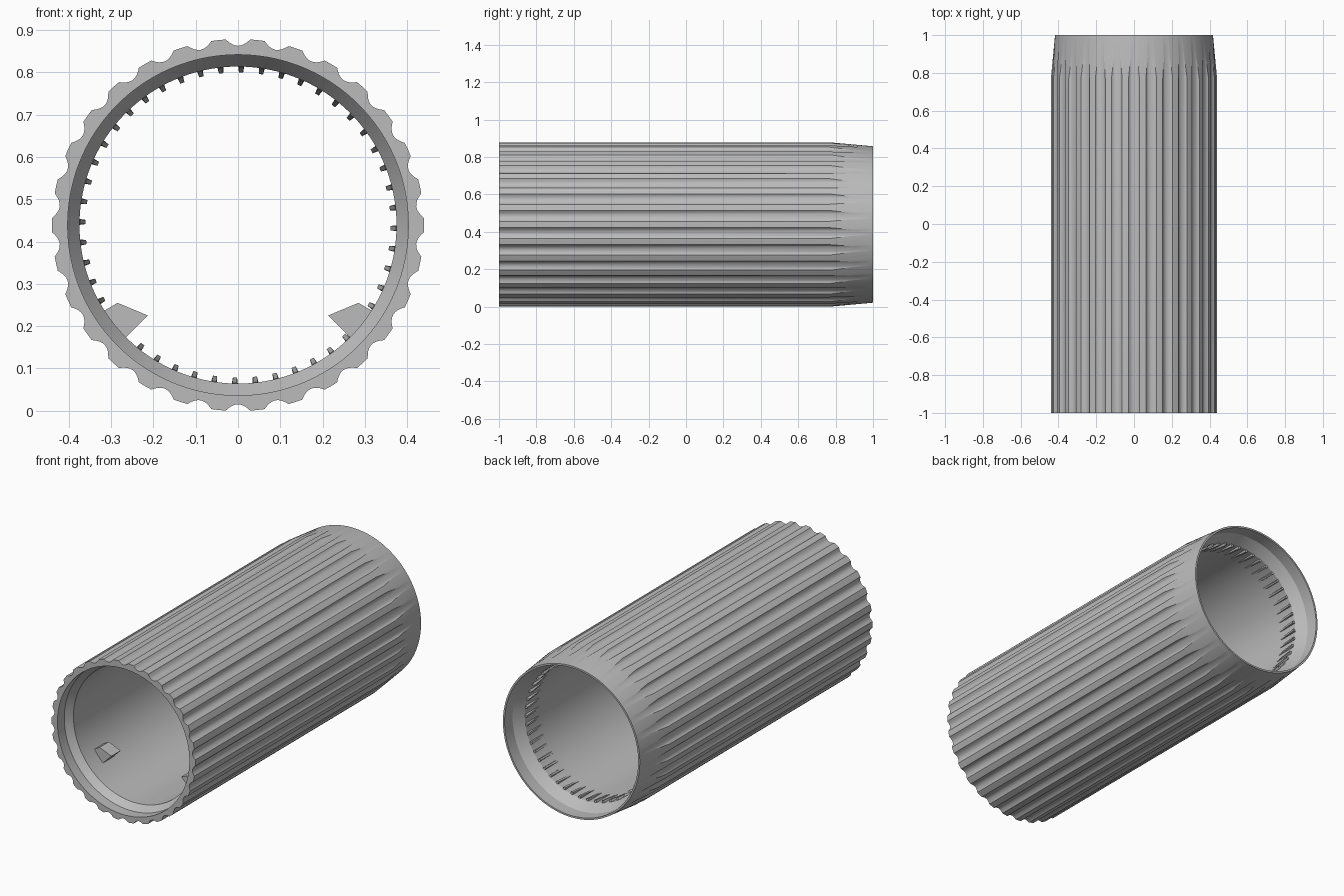
import bpy, bmesh, math

cube = bpy.data.objects.get("Cube")
if cube:
    bpy.data.objects.remove(cube, do_unlink=True)

R, VALLEY, REAR_R = 0.44, 0.424, 0.418      # ridge, flute floor and rear rim radii
CZ = 0.439                                  # height of the tube axis
TAPER_Y = 0.77                              # where the rear taper starts
FLUTES, TEETH = 30, 48
BORE = 0.375

grey = bpy.data.materials.new("matte grey")
grey.use_nodes = True
colour = (0.5, 0.5, 0.5, 1)
grey.diffuse_color = colour
grey.node_tree.nodes["Principled BSDF"].inputs["Base Color"].default_value = colour


def polar(r, a, y):
    return (r * math.cos(a), y, CZ + r * math.sin(a))


def finish(bm, name, angle=25):
    bmesh.ops.recalc_face_normals(bm, faces=bm.faces)
    mesh = bpy.data.meshes.new(name)
    bm.to_mesh(mesh)
    bm.free()
    mesh.materials.append(grey)
    obj = bpy.data.objects.new(name, mesh)
    bpy.context.collection.objects.link(obj)
    bpy.ops.object.select_all(action='DESELECT')
    obj.select_set(True)
    bpy.context.view_layer.objects.active = obj
    bpy.ops.object.shade_smooth_by_angle(angle=math.radians(angle))
    return obj


def prism(bm, front, back):
    """Solid between two matching outlines."""
    a = [bm.verts.new(p) for p in front]
    b = [bm.verts.new(p) for p in back]
    bm.faces.new(a)
    bm.faces.new(b[::-1])
    for i in range(len(a)):
        j = (i + 1) % len(a)
        bm.faces.new((a[i], b[i], b[j], a[j]))


# Angular columns: a scooped flute, then a ridge land, repeated
pitch = 2 * math.pi / FLUTES
half = 0.066
columns = []
for k in range(FLUTES):
    centre = (k + 0.5) * pitch
    for s in range(-4, 5):
        u = s / 4
        columns.append((centre + u * half, VALLEY + (R - VALLEY) * u * u))
    columns.append((centre + pitch / 2, R))

# Fluted tube: each flute runs out where it meets the rear taper
inner = [(0.408, 1), (0.408, 0.93), (BORE, 0.87),
         (BORE, -0.9), (0.403, -0.94), (0.403, -1)]
bm = bmesh.new()
strips = []
for a, r in columns:
    runout = TAPER_Y + (1 - TAPER_Y) * (R - r) / (R - REAR_R)
    section = [(r, -1), (r, runout), (REAR_R, 1)] + inner
    strips.append([bm.verts.new(polar(rad, a, y)) for rad, y in section])
for i, s in enumerate(strips):
    t = strips[(i + 1) % len(strips)]
    for j in range(len(s)):
        k = (j + 1) % len(s)
        bm.faces.new((s[j], s[k], t[k], t[j]))
finish(bm, "fluted_tube")

# Ring of wedge teeth inside the rear end, tallest at the back
bm = bmesh.new()
for i in range(TEETH):
    a = 2 * math.pi * i / TEETH - 0.02

    def outline(top, y):
        return [polar(BORE + 0.004, a - 0.02, y), polar(BORE + 0.004, a + 0.02, y),
                polar(top, a + 0.014, y), polar(top, a - 0.014, y)]
    prism(bm, outline(BORE - 0.001, 0.75), outline(0.361, 0.87))
finish(bm, "rear_teeth", 10)

# Pair of stop lugs low inside the front end
lug = [(0.213, 0.225), (0.285, 0.255), (0.322, 0.233), (0.27, 0.168)]
for side, name in ((1, "left_lug"), (-1, "right_lug")):
    bm = bmesh.new()
    prism(bm, [(side * x, -0.8, z) for x, z in lug],
          [(side * x, -0.72, z) for x, z in lug])
    finish(bm, name, 10)
